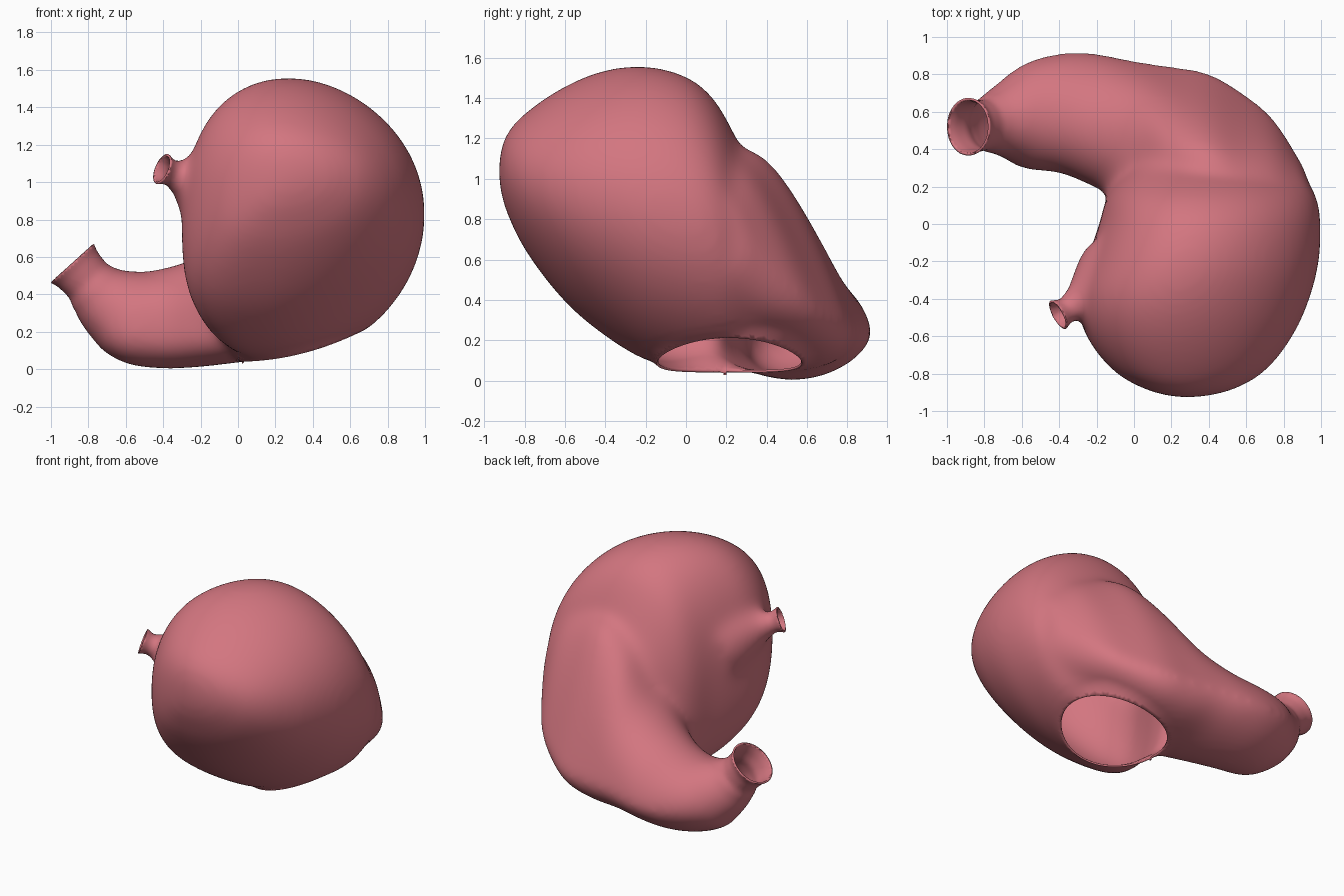
import bpy, bmesh, math
from mathutils import Vector

if "Cube" in bpy.data.objects:
    bpy.data.objects.remove(bpy.data.objects["Cube"])

N = 48
bm = bmesh.new()
ANGLES = [(math.cos(2 * math.pi * i / N), math.sin(2 * math.pi * i / N)) for i in range(N)]


def loft(rings):
    """Join closed rings of points into a capped tube."""
    rows = [[bm.verts.new(p) for p in r] for r in rings]
    for a, b in zip(rows, rows[1:]):
        for i in range(N):
            j = (i + 1) % N
            bm.faces.new((a[i], a[j], b[j], b[i]))
    bm.faces.new(rows[0][::-1])
    bm.faces.new(rows[-1])


def smooth_rows(rows, steps=4):
    """Insert spline-interpolated rows; the first column is the parameter."""
    def slope(i, c):
        a, b = max(i - 1, 0), min(i + 1, len(rows) - 1)
        return (rows[b][c] - rows[a][c]) / (rows[b][0] - rows[a][0])
    out = []
    for i in range(len(rows) - 1):
        p, q = rows[i], rows[i + 1]
        h = q[0] - p[0]
        for s in range(steps):
            t = s / steps
            out.append([(2 * t**3 - 3 * t * t + 1) * p[c] + (t**3 - 2 * t * t + t) * h * slope(i, c)
                        + (3 * t * t - 2 * t**3) * q[c] + (t**3 - t * t) * h * slope(i + 1, c)
                        for c in range(len(p))])
    return out + [list(rows[-1])]


def power(v, e):
    return math.copysign(abs(v) ** e, v)


def neck(sections):
    """Round tube from (centre, axis, radius) sections."""
    rings = []
    for c, axis, r in sections:
        n = Vector(axis).normalized()
        u = n.cross(Vector((0, 1, 0))).normalized()
        v = n.cross(u)
        rings.append([Vector(c) + r * (u * a + v * b) for a, b in ANGLES])
    loft(rings)


def pouch_point(y, x0, x1, z0, z1, a, b):
    """Slice bowed toward +x, fuller at its lower left."""
    w = .5 * (x1 - x0)
    side = power(a, .7) if a < 0 and b < 0 else a
    return (.5 * (x0 + x1) + w * (side - .22 * b * b + .07 * b), y, .5 * (z0 + z1) + .5 * (z1 - z0) * b)


def tail_point(x, yc, yr, z0, zm, z1, lean, a, b):
    """Slice leaning forward above and below its widest height."""
    e = max(.72, min(1, .85 - .75 * x))
    a, b = power(a, e), power(b, e)
    z = zm + b * (z1 - zm if b > 0 else zm - z0)
    return (x, yc + yr * a - (lean * (z - zm) if b > 0 else .3 * (zm - z)), z)


# Main pouch: slices along y as (y, xmin, xmax, zmin, zmax)
pouch = [(-.93, .24, .34, .98, 1.1), (-.9, .1, .5, .86, 1.21), (-.8, -.09, .69, .65, 1.325),
         (-.6, -.25, .85, .39, 1.46), (-.4, -.3, .94, .22, 1.54), (-.2, -.25, .99, .1, 1.56),
         (0, -.18, 1.0, .05, 1.51), (.12, -.15, .985, .04, 1.42), (.2, -.11, .95, .04, 1.3),
         (.3, -.03, .84, .04, 1.1), (.42, .04, .7, .06, .9), (.52, .15, .55, .15, .65)]
loft([[pouch_point(*row, a, b) for a, b in ANGLES] for row in smooth_rows(pouch)])

# Curved tail: slices along x as (x, y centre, y radius, zmin, zmid, zmax, lean)
tail = [(.92, .19, .1, .52, .65, .9, .15), (.87, .23, .15, .45, .58, .96, .25),
        (.75, .38, .19, .32, .42, 1.06, .33), (.6, .52, .18, .22, .32, 1.12, .38),
        (.4, .625, .19, .12, .26, 1.15, .38), (.2, .57, .28, .06, .25, 1.04, .36),
        (0, .51, .37, .035, .25, .77, .3), (-.2, .56, .36, .01, .23, .61, .2),
        (-.4, .6, .32, 0, .23, .54, .1), (-.6, .58, .28, .025, .25, .5, 0),
        (-.72, .57, .2, .09, .26, .43, 0)]
loft([[tail_point(*row, a, b) for a, b in ANGLES] for row in smooth_rows(tail)])

# Wide outlet neck at the tail end and narrow inlet neck on the pouch
OUT, OUT_AXIS = Vector((-.885, .52, .565)), Vector((-.67, 0, .74)).normalized()
IN, IN_AXIS = Vector((-.405, -.485, 1.07)), Vector((-.82, -.45, .35)).normalized()
neck([((-.5, .58, .27), (-1, 0, .1), .24), ((-.65, .57, .31), (-.9, 0, .3), .235),
      ((-.74, .55, .39), (-.75, 0, .66), .18), ((-.8, .53, .47), OUT_AXIS, .135),
      (OUT - OUT_AXIS * .035, OUT_AXIS, .142), (OUT, OUT_AXIS, .158),
      (OUT + OUT_AXIS * .06, OUT_AXIS, .165)])
neck([(IN - IN_AXIS * d, IN_AXIS, r) for d, r in
      ((.36, .27), (.25, .2), (.18, .145), (.12, .1), (.07, .072), (.035, .07), (0, .09), (-.06, .095))])

# Fuse the parts into one skin
mesh = bpy.data.meshes.new("raw_skin")
bmesh.ops.recalc_face_normals(bm, faces=bm.faces)
bm.to_mesh(mesh)
bm.free()
raw = bpy.data.objects.new("raw_skin", mesh)
bpy.context.collection.objects.link(raw)
rm = raw.modifiers.new("fuse", 'REMESH')
rm.mode = 'VOXEL'
rm.voxel_size = .018
deps = bpy.context.evaluated_depsgraph_get()
skin = bpy.data.meshes.new_from_object(raw.evaluated_get(deps))
bpy.data.objects.remove(raw)

bm = bmesh.new()
bm.from_mesh(skin)


def soften(verts, times):
    for _ in range(times):
        bmesh.ops.smooth_vert(bm, verts=verts, factor=.5, use_axis_x=True, use_axis_y=True, use_axis_z=True)


# Soften the joins, keeping the necks crisp
soften([v for v in bm.verts if (v.co - OUT).length > .24 and (v.co - IN).length > .13], 40)
soften(bm.verts[:], 3)


def open_end(point, axis, reach):
    """Slice away everything beyond a plane near the given point."""
    faces = [f for f in bm.faces if (f.calc_center_median() - point).length < reach]
    geom = set(faces)
    for f in faces:
        geom.update(f.edges)
        geom.update(f.verts)
    bmesh.ops.bisect_plane(bm, geom=list(geom), plane_co=point, plane_no=axis, dist=1e-5)
    gone = [v for v in bm.verts if (v.co - point).length < reach and (v.co - point).dot(axis) > 1e-4]
    bmesh.ops.delete(bm, geom=gone, context='VERTS')


open_end(OUT, OUT_AXIS, .24)
open_end(IN, IN_AXIS, .14)

# Large oval opening underneath, its rim snapped to a clean ellipse
CX, CY, RX, RY = .35, .215, .33, .36


def oval(v):
    return math.hypot((v.co.x - CX) / RX, (v.co.y - CY) / RY)


bmesh.ops.delete(bm, geom=[v for v in bm.verts if v.co.z < .4 and oval(v) < 1], context='VERTS')
rim = [v for v in bm.verts if v.is_boundary and v.co.z < .45 and oval(v) < 1.2]
for v in rim:
    s = oval(v)
    v.co.x = CX + (v.co.x - CX) / s
    v.co.y = CY + (v.co.y - CY) / s
    v.co.z = .04 + .37 * max(v.co.x, 0) ** 2
fixed = set(rim)
soften([v for v in bm.verts if v not in fixed and v.co.z < .4 and oval(v) < 1.25], 14)

for f in bm.faces:
    f.smooth = True
bm.to_mesh(skin)
bm.free()

# Thin hollow wall
wall = bpy.data.objects.new("hollow_organ_wall", skin)
skin.name = "hollow_organ_wall"
bpy.context.collection.objects.link(wall)
pink = bpy.data.materials.new("flesh_pink")
pink.diffuse_color = (.65, .18, .215, 1)
pink.use_nodes = True
pink.node_tree.nodes["Principled BSDF"].inputs["Base Color"].default_value = pink.diffuse_color
skin.materials.clear()
skin.materials.append(pink)
sol = wall.modifiers.new("thickness", 'SOLIDIFY')
sol.thickness = .012
sol.offset = -1
bpy.context.view_layer.objects.active = wall
wall.select_set(True)
bpy.ops.object.shade_smooth_by_angle(angle=math.radians(50))
